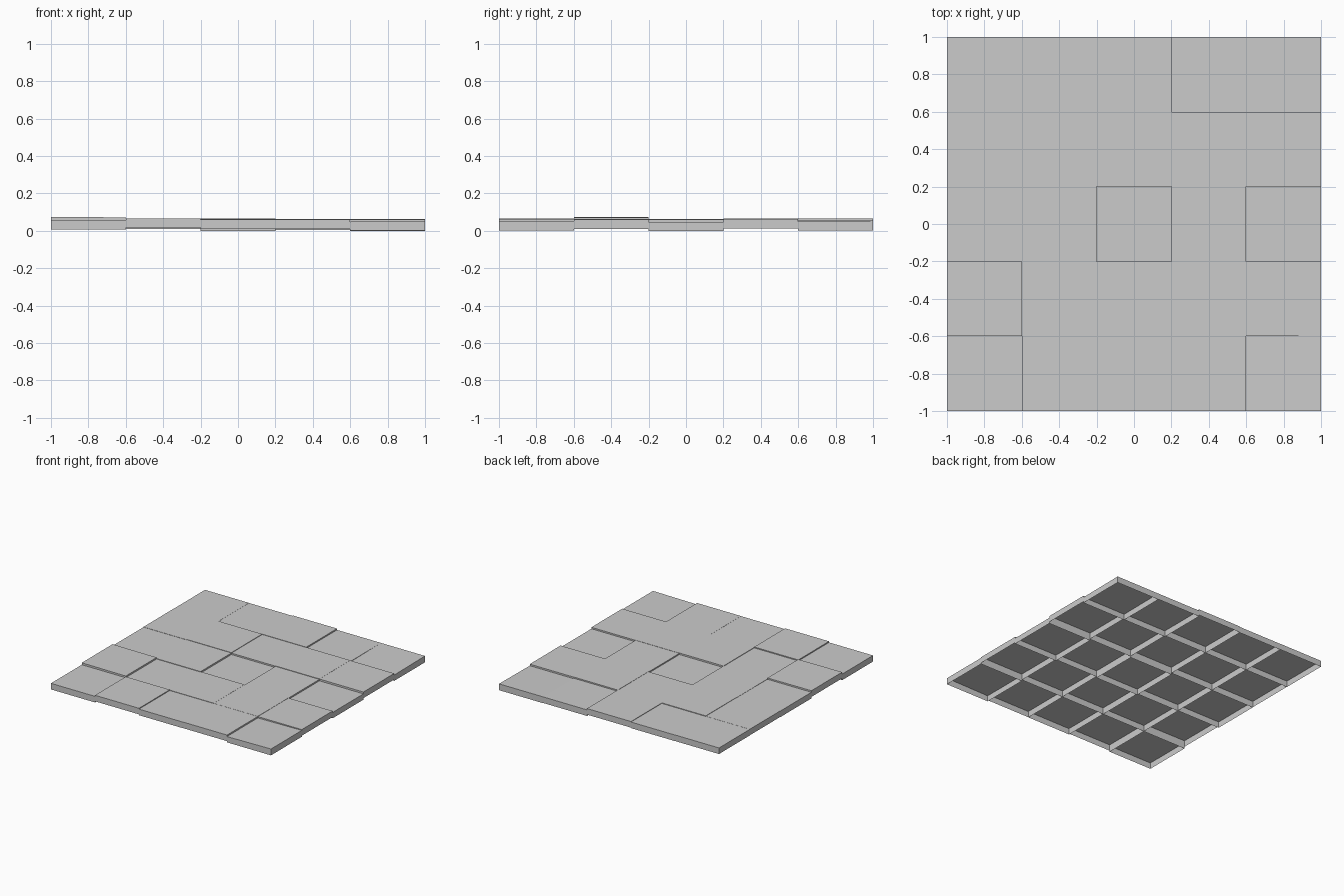
import bpy

if "Cube" in bpy.data.objects:
    bpy.data.objects.remove(bpy.data.objects["Cube"])

TILE = 0.4
DEPTH = 0.05

# top heights, one row per line from front to back, left to right
TOPS = [
    [0.058, 0.067, 0.060, 0.061, 0.051],
    [0.073, 0.059, 0.063, 0.062, 0.060],
    [0.061, 0.063, 0.050, 0.060, 0.048],
    [0.063, 0.066, 0.062, 0.064, 0.063],
    [0.062, 0.061, 0.065, 0.054, 0.052],
]
# slight tilt of uneven slabs: (row, column) -> rise in x, rise in y
TILTS = {(0, 4): (0.005, 0.0), (1, 0): (-0.002, 0.0), (4, 4): (0.0, 0.004)}


def slab(name, cx, cy, top, tilt):
    """Paving slab: a top and four sides, open underneath."""
    h = TILE / 2
    corners = [(-1, -1), (1, -1), (1, 1), (-1, 1)]
    bottom = max(0.0, top - DEPTH)
    verts = [(cx + x * h, cy + y * h, bottom) for x, y in corners]
    verts += [(cx + x * h, cy + y * h, top + (x * tilt[0] + y * tilt[1]) / 2)
              for x, y in corners]
    faces = [(4, 5, 6, 7)]
    faces += [(i, (i + 1) % 4, (i + 1) % 4 + 4, i + 4) for i in range(4)]
    mesh = bpy.data.meshes.new(name)
    mesh.from_pydata(verts, [], faces)
    obj = bpy.data.objects.new(name, mesh)
    bpy.context.collection.objects.link(obj)


# five by five floor of slabs
for r, row in enumerate(TOPS):
    for c, top in enumerate(row):
        slab(f"floor_slab_{r}_{c}", (c - 2) * TILE, (r - 2) * TILE, top,
             TILTS.get((r, c), (0.0, 0.0)))
